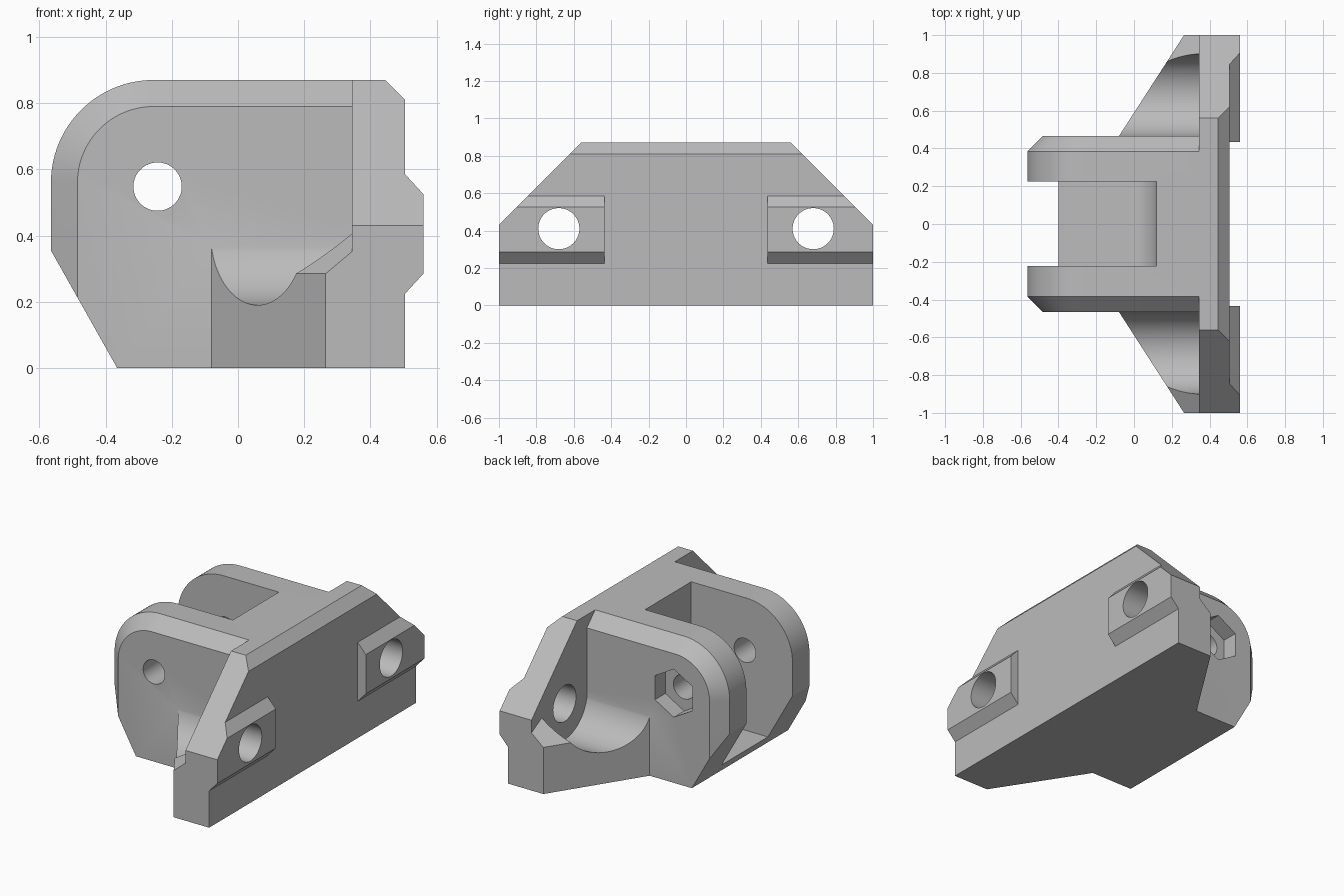
import bpy, bmesh
from math import sin, cos, pi, radians
from mathutils import Vector

if "Cube" in bpy.data.objects:
    bpy.data.objects.remove(bpy.data.objects["Cube"])


def make(name, bm):
    bmesh.ops.recalc_face_normals(bm, faces=bm.faces)
    mesh = bpy.data.meshes.new(name)
    bm.to_mesh(mesh)
    bm.free()
    obj = bpy.data.objects.new(name, mesh)
    bpy.context.collection.objects.link(obj)
    return obj


def loft(name, rings):
    """Skin equal-length rings of points and cap both ends."""
    bm = bmesh.new()
    loops = [[bm.verts.new(p) for p in ring] for ring in rings]
    n = len(loops[0])
    for a, b in zip(loops, loops[1:]):
        for i in range(n):
            j = (i + 1) % n
            bm.faces.new((a[i], a[j], b[j], b[i]))
    bm.faces.new(loops[0])
    bm.faces.new(loops[-1])
    return make(name, bm)


def place(u, v, t, axis):
    return {"x": (t, u, v), "y": (u, t, v), "z": (u, v, t)}[axis]


def prism(name, pts, lo, hi, axis):
    return loft(name, [[place(u, v, t, axis) for u, v in pts] for t in (lo, hi)])


def arc(cx, cz, r, start, end, n):
    angles = [radians(start + (end - start) * i / n) for i in range(n + 1)]
    return [(cx + r * cos(a), cz + r * sin(a)) for a in angles]


def rod(name, c, r, lo, hi, axis, sides=64, turn=0):
    return prism(name, arc(*c, r, turn, turn + 360, sides)[:-1], lo, hi, axis)


def combine(base, other, operation):
    mod = base.modifiers.new("combine", "BOOLEAN")
    mod.operation, mod.solver, mod.object = operation, "EXACT", other
    dg = bpy.context.evaluated_depsgraph_get()
    mesh = bpy.data.meshes.new_from_object(base.evaluated_get(dg))
    base.modifiers.clear()
    base.data = mesh
    bpy.data.objects.remove(other)


TOP, FACE, BACK = 0.87, 0.345, 0.505
BOLT, PIVOT = (0.68, 0.41), (-0.243, 0.548)

# Mounting plate with a chamfered upper edge
bracket = prism("pivot_bracket", [(FACE, 0), (BACK, 0), (BACK, 0.81),
                                  (0.445, TOP), (FACE, TOP)], -1, 1, "y")

# Locating tabs on the plate's outer face
for s in (-1, 1):
    tab = prism("locating_tab", [(0.47, 0.225), (BACK, 0.225), (0.56, 0.285),
                                 (0.56, 0.525), (BACK, 0.585), (0.47, 0.585)],
                s * 0.435, s, "y")
    combine(bracket, tab, "UNION")

# Sloping shoulders of the plate
outline = prism("shoulder_outline", [(-1.1, -0.1), (1.1, -0.1), (1.1, 0.33),
                                     (0.46, 0.97), (-0.46, 0.97), (-1.1, 0.33)],
                0, 1, "x")
combine(bracket, outline, "INTERSECT")


# Clevis block: rounded profile, chamfered on both outer sides
def clevis_ring(y, inset):
    x, r = -0.565 + inset, 0.31 - inset
    pts = [(0.4, 0), (-0.365, 0), (x, 0.355 - 1.775 * inset)]
    pts += arc(-0.255, 0.56, r, 180, 90, 24) + [(0.4, TOP - inset)]
    return [(u, y, v) for u, v in pts]


clevis = loft("clevis", [clevis_ring(-0.465, 0.08), clevis_ring(-0.385, 0),
                         clevis_ring(0.385, 0), clevis_ring(0.465, 0.08)])

# Slot between the lugs, pivot hole and hexagonal nut pocket
slot = prism("slot", [(-1, 0.06)] + arc(-0.03, 0.21, 0.15, -90, 0, 16)
             + [(0.12, 1), (-1, 1)], -0.222, 0.224, "y")
combine(clevis, slot, "DIFFERENCE")
combine(clevis, rod("pivot_hole", PIVOT, 0.073, -1, 1, "y"), "DIFFERENCE")
combine(clevis, rod("nut_pocket", PIVOT, 0.147, 0.365, 0.6, "y", 6, 30), "DIFFERENCE")
combine(bracket, clevis, "UNION")

# Side gussets with a round groove for the bolt head and a chamfered rim
corner = Vector((0.265, 1))
inward = Vector((0.84, -0.542))
for s in (-1, 1):
    gusset = prism("gusset", [(-0.122, s * 0.4), (-0.08, s * 0.465), (0.265, s),
                              (0.4, s), (0.4, s * 0.4)], 0, 0.41, "z")
    groove = rod("groove", (s * BOLT[0], BOLT[1]), 0.22, -0.4, FACE, "x", 96)
    combine(gusset, groove, "DIFFERENCE")
    area = [Vector(p) for p in ((-0.1, 0.68), (0.5, 0.68), (0.5, 1.1), (-0.1, 1.1))]
    rim = loft("rim_chamfer", [
        [(p.x, s * p.y, 0.285 + (p - corner).dot(inward)) for p in area],
        [(p.x, s * p.y, 1.2) for p in area]])
    combine(gusset, rim, "DIFFERENCE")
    combine(bracket, gusset, "UNION")

# Bolt holes through plate and tabs
for s in (-1, 1):
    hole = rod("bolt_hole", (s * BOLT[0], BOLT[1]), 0.11, 0.2, 0.8, "x")
    combine(bracket, hole, "DIFFERENCE")

# Single plain grey finish
grey = bpy.data.materials.new("plain_grey")
grey.use_nodes = True
colour = (0.5, 0.5, 0.5, 1)
grey.diffuse_color = colour
grey.node_tree.nodes["Principled BSDF"].inputs["Base Color"].default_value = colour
bracket.data.materials.clear()
bracket.data.materials.append(grey)

bpy.ops.object.select_all(action="DESELECT")
bracket.select_set(True)
bpy.context.view_layer.objects.active = bracket
bpy.ops.object.shade_smooth_by_angle(angle=radians(25))
